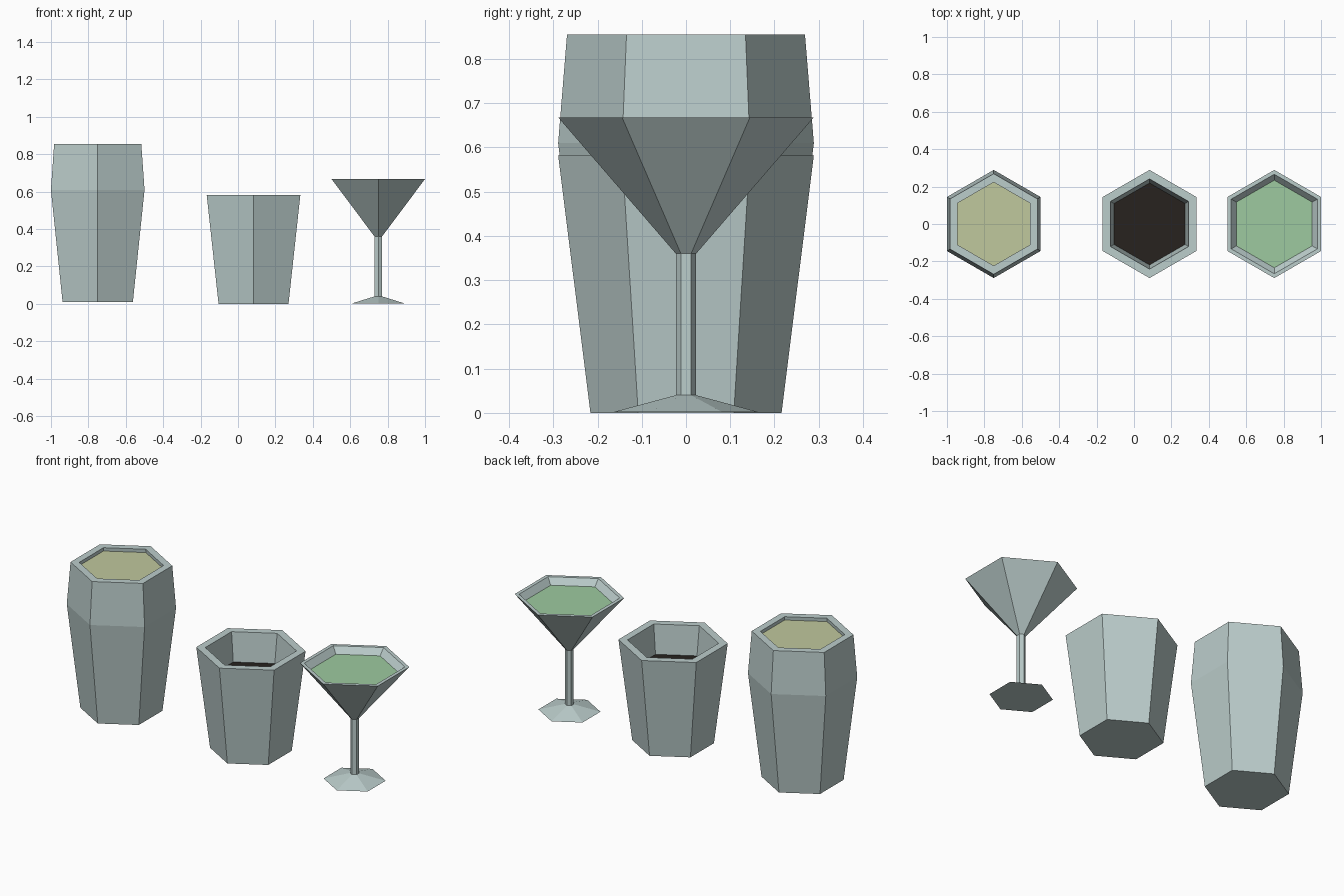
import bpy, bmesh
from math import cos, sin, radians

if "Cube" in bpy.data.objects:
    bpy.data.objects.remove(bpy.data.objects["Cube"])


def material(name, colour):
    m = bpy.data.materials.new(name)
    m.diffuse_color = (*colour, 1)
    m.use_nodes = True
    m.node_tree.nodes["Principled BSDF"].inputs["Base Color"].default_value = m.diffuse_color
    return m


def hex_lathe(name, x, profile, mat):
    """Spin a (radius, z) profile into a six-sided solid, capping both ends."""
    bm = bmesh.new()
    rings = []
    for r, z in profile:
        rings.append([bm.verts.new((r * cos(radians(90 + 60 * k)),
                                    r * sin(radians(90 + 60 * k)), z)) for k in range(6)])
    for a, b in zip(rings, rings[1:]):
        for k in range(6):
            j = (k + 1) % 6
            bm.faces.new((a[k], a[j], b[j], b[k]))
    bm.faces.new(rings[0])
    bm.faces.new(rings[-1])
    bmesh.ops.recalc_face_normals(bm, faces=bm.faces)
    mesh = bpy.data.meshes.new(name)
    bm.to_mesh(mesh)
    bm.free()
    mesh.materials.append(mat)
    ob = bpy.data.objects.new(name, mesh)
    ob.location.x = x
    bpy.context.collection.objects.link(ob)
    return ob


glass = material("glass", (0.50, 0.61, 0.60))
pale = material("pale_drink", (0.53, 0.58, 0.34))
dark = material("dark_drink", (0.02, 0.016, 0.013))
green = material("green_drink", (0.34, 0.59, 0.35))

# Tall glass with a shoulder, filled nearly to the rim
hex_lathe("tall_glass", -0.75, [(0.217, 0.01), (0.289, 0.61), (0.269, 0.855),
                                (0.223, 0.855), (0.243, 0.61), (0.176, 0.05)], glass)
hex_lathe("tall_drink", -0.75, [(0.175, 0.052), (0.242, 0.61), (0.224, 0.835)], pale)

# Short tumbler, partly filled
hex_lathe("tumbler", 0.083, [(0.216, 0.0), (0.289, 0.582), (0.241, 0.582), (0.173, 0.05)], glass)
hex_lathe("tumbler_drink", 0.083, [(0.172, 0.052), (0.219, 0.415)], dark)

# Stemmed cocktail glass: foot, stem and conical bowl in one profile
hex_lathe("cocktail_glass", 0.75, [(0.164, 0.002), (0.023, 0.04), (0.023, 0.36), (0.289, 0.668),
                                   (0.266, 0.668), (0.004, 0.366)], glass)
hex_lathe("cocktail_drink", 0.75, [(0.003, 0.368), (0.234, 0.632)], green)
